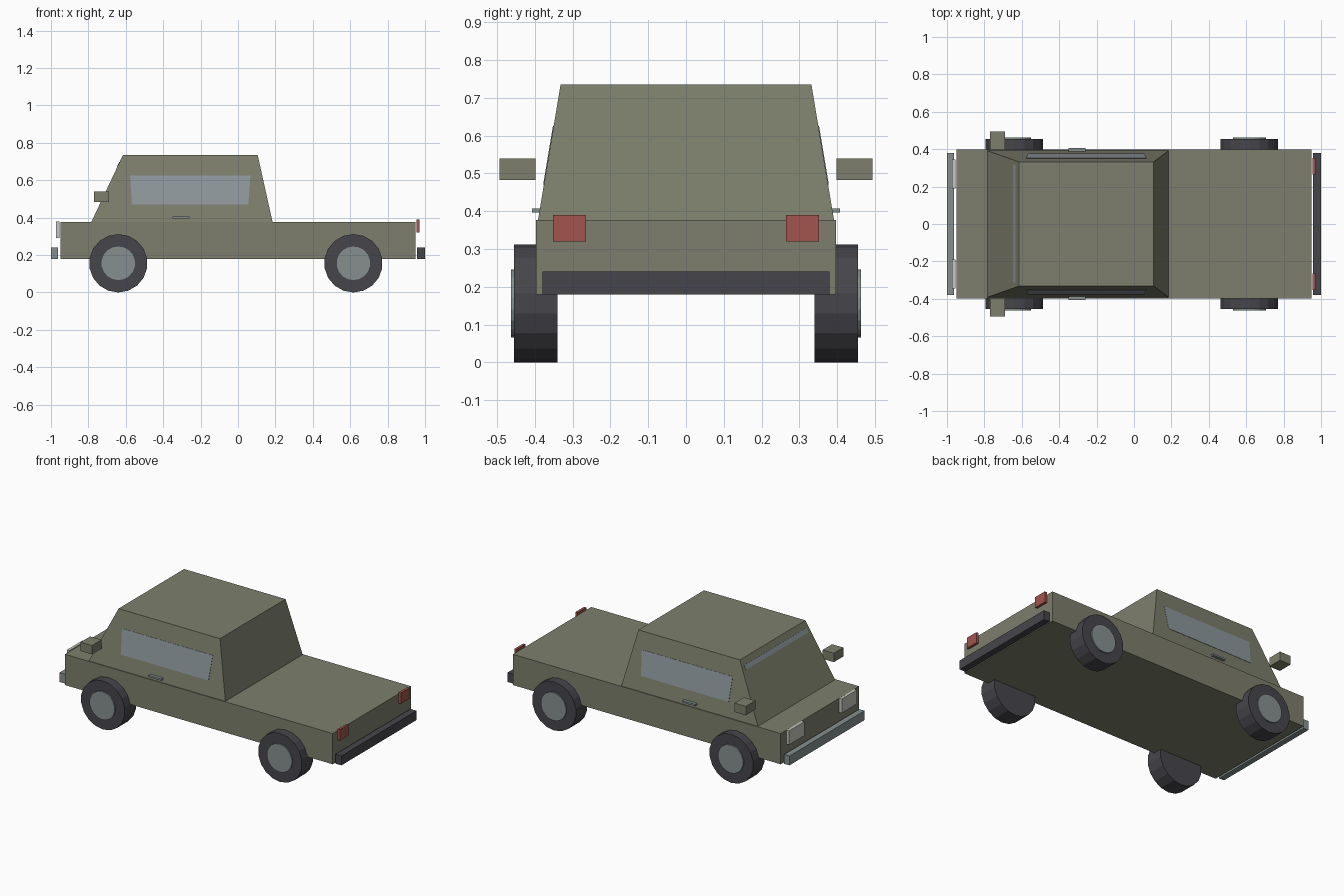
import bpy, bmesh, math
from mathutils import Vector

if "Cube" in bpy.data.objects:
    bpy.data.objects.remove(bpy.data.objects["Cube"])


def material(name, r, g, b):
    m = bpy.data.materials.new(name)
    m.diffuse_color = (r, g, b, 1)
    m.use_nodes = True
    m.node_tree.nodes["Principled BSDF"].inputs["Base Color"].default_value = m.diffuse_color
    return m


OLIVE = material("olive_paint", 0.205, 0.212, 0.150)
RUBBER = material("dark_rubber", 0.062, 0.060, 0.070)
STEEL = material("steel", 0.235, 0.280, 0.275)
GLASS = material("window_glass", 0.270, 0.310, 0.335)
RED = material("red_lamp", 0.360, 0.088, 0.075)
WHITE = material("white_lamp", 0.560, 0.570, 0.520)


def finish(name, bm, mat):
    bmesh.ops.recalc_face_normals(bm, faces=bm.faces)
    me = bpy.data.meshes.new(name)
    bm.to_mesh(me)
    bm.free()
    me.materials.append(mat)
    ob = bpy.data.objects.new(name, me)
    bpy.context.collection.objects.link(ob)
    return ob


def prism(name, lower, upper, mat):
    """Solid between two matching loops of points."""
    bm = bmesh.new()
    a = [bm.verts.new(p) for p in lower]
    b = [bm.verts.new(p) for p in upper]
    bm.faces.new(a)
    bm.faces.new(b)
    for i in range(len(a)):
        j = (i + 1) % len(a)
        bm.faces.new((a[i], a[j], b[j], b[i]))
    return finish(name, bm, mat)


def rect(x0, x1, y0, y1, z):
    return [(x0, y0, z), (x1, y0, z), (x1, y1, z), (x0, y1, z)]


def box(name, x0, x1, y0, y1, z0, z1, mat):
    return prism(name, rect(x0, x1, y0, y1, z0), rect(x0, x1, y0, y1, z1), mat)


def plate(name, pts, normal, mat, thick=0.002):
    """Thin plate lying on a sloped surface."""
    n = Vector(normal).normalized() * thick
    return prism(name, [Vector(p) - n for p in pts], [Vector(p) + n for p in pts], mat)


def disc(name, x, z, r, y0, y1, mat, sides=18):
    ring = [(x + r * math.sin(2 * math.pi * i / sides),
             z + r * math.cos(2 * math.pi * i / sides)) for i in range(sides)]
    return prism(name, [(u, y0, v) for u, v in ring], [(u, y1, v) for u, v in ring], mat)


# Lower body and tapered cabin
box("body", -0.95, 0.95, -0.397, 0.397, 0.18, 0.377, OLIVE)
prism("cabin", rect(-0.785, 0.185, -0.392, 0.392, 0.375),
      rect(-0.615, 0.105, -0.332, 0.332, 0.735), OLIVE)

# Bumpers
box("front_bumper", -1.0, -0.963, -0.38, 0.38, 0.18, 0.24, STEEL)
box("rear_bumper", 0.957, 1.0, -0.38, 0.38, 0.18, 0.24, RUBBER)


def side_y(z):
    return 0.392 - (z - 0.375) / 0.36 * 0.06


def front_x(z):
    return -0.785 + (z - 0.375) / 0.36 * 0.17


# Exposed strip of the windscreen
plate("windscreen_strip",
      [(front_x(0.672), -0.315, 0.672), (front_x(0.672), 0.315, 0.672),
       (front_x(0.698), 0.315, 0.698), (front_x(0.698), -0.315, 0.698)],
      (-0.36, 0, 0.17), GLASS)

# Parts repeated on both sides
for s, side in ((-1, "right"), (1, "left")):
    def ys(a, b):
        return sorted((s * a, s * b))

    yb, yt = s * side_y(0.47), s * side_y(0.625)
    plate(side + "_window",
          [(-0.567, yb, 0.47), (0.055, yb, 0.47), (0.067, yt, 0.625), (-0.577, yt, 0.625)],
          (0, s * 0.36, 0.06), GLASS)
    box(side + "_mirror", -0.77, -0.69, *ys(0.398, 0.494), 0.483, 0.54, OLIVE)
    box(side + "_door_handle", -0.35, -0.26, *ys(0.385, 0.407), 0.396, 0.407, STEEL)
    box(side + "_headlight", -0.972, -0.954, *ys(0.19, 0.345), 0.29, 0.38, WHITE)
    box(side + "_taillight", 0.954, 0.97, *ys(0.265, 0.352), 0.32, 0.39, RED)
    for x, end in ((-0.64, "front"), (0.617, "rear")):
        disc(f"{side}_{end}_tyre", x, 0.156, 0.156, *ys(0.34, 0.455), RUBBER)
        disc(f"{side}_{end}_hubcap", x, 0.156, 0.09, *ys(0.44, 0.463), STEEL)
